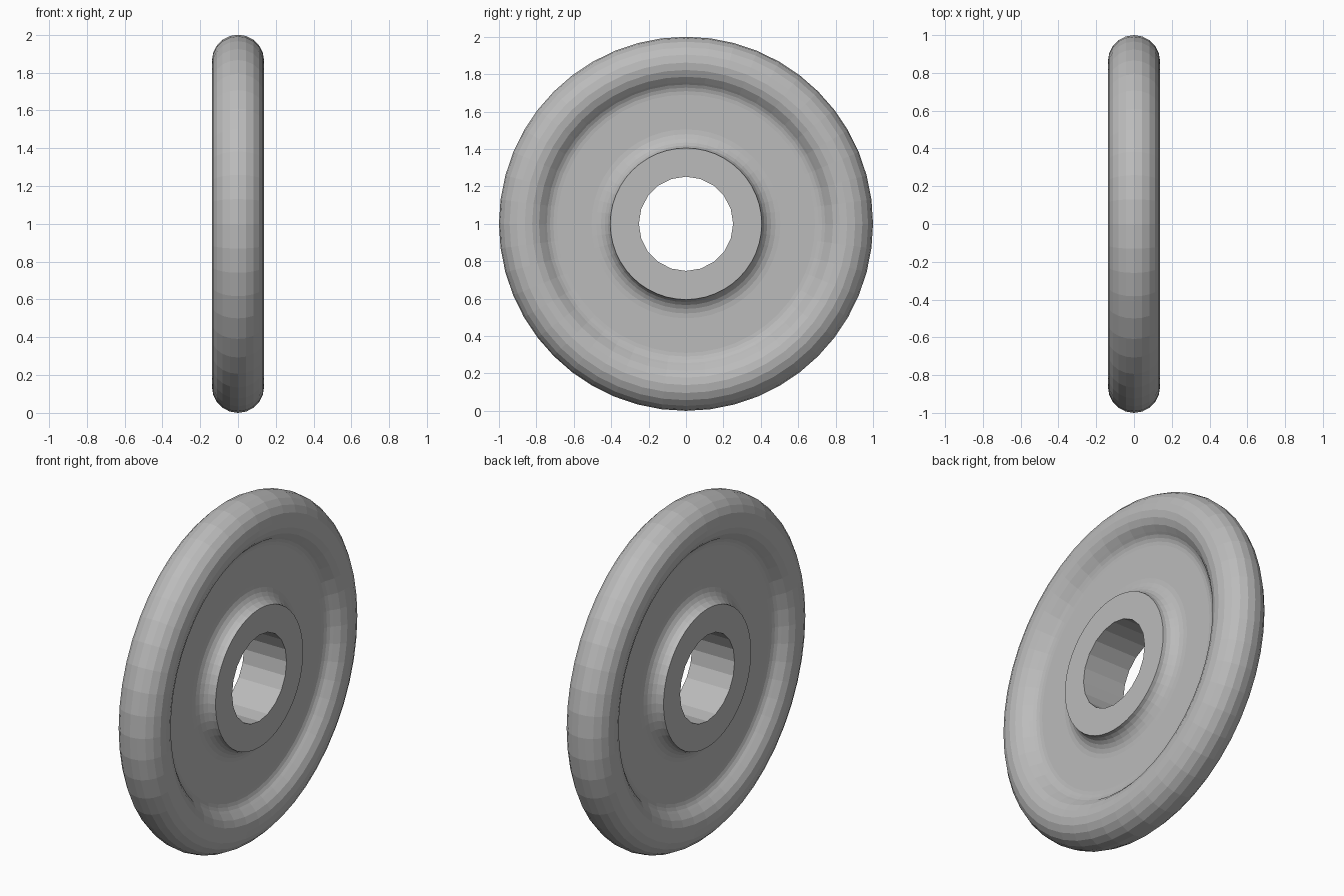
import bpy, bmesh
from math import sin, cos, pi, radians
from mathutils import Vector, Matrix

if "Cube" in bpy.data.objects:
    bpy.data.objects.remove(bpy.data.objects["Cube"])

HALF = 0.138              # half thickness at hub and rim
RIM_R = 1 - HALF          # centre radius of the rounded rim
WEB = 0.057               # half thickness of the thin web
HUB_R, BORE_R = 0.405, 0.252
SEGMENTS = 48

grey = bpy.data.materials.new("Grey Metal")
grey.use_nodes = True
grey.diffuse_color = (0.5, 0.5, 0.5, 1)
grey.node_tree.nodes["Principled BSDF"].inputs["Base Color"].default_value = (0.5, 0.5, 0.5, 1)


def arc(cr, cx, rad_r, rad_x, start, end, steps):
    """Profile points (radius, x) along an elliptical arc, in degrees."""
    angles = [radians(start + (end - start) * i / steps) for i in range(steps + 1)]
    return [(cr + rad_r * cos(a), cx + rad_x * sin(a)) for a in angles]


# Half profile: hub face, hub fillet, web, rim fillet, rounded rim
side = [(0.15, HALF)]
side += arc(HUB_R + 0.1, HALF, 0.1, HALF - WEB, 180, 270, 6)
side += arc(0.69, WEB + 0.09, 0.09, 0.09, 270, 320, 4)
side += arc(RIM_R, 0, HALF, HALF, 140, 90, 3)
side += arc(RIM_R, 0, HALF, HALF, 90, 0, 5)[1:]
profile = side + [(r, -x) for r, x in reversed(side[:-1])]

# Wheel body turned around the x axis
bm = bmesh.new()
verts = [bm.verts.new((x, 0, r)) for r, x in profile]
edges = [bm.edges.new((a, b)) for a, b in zip(verts, verts[1:] + verts[:1])]
bmesh.ops.spin(bm, geom=verts + edges, cent=(0, 0, 0), axis=(1, 0, 0),
               angle=2 * pi, steps=SEGMENTS, use_duplicate=False)
bmesh.ops.remove_doubles(bm, verts=bm.verts, dist=0.0005)
bmesh.ops.recalc_face_normals(bm, faces=bm.faces)
bmesh.ops.translate(bm, verts=bm.verts, vec=Vector((0, 0, 1)))
mesh = bpy.data.meshes.new("wheel")
bm.to_mesh(mesh)
bm.free()
mesh.materials.append(grey)
wheel = bpy.data.objects.new("wheel", mesh)
bpy.context.collection.objects.link(wheel)

# Axle bore cut with a coarser cylinder
bpy.ops.mesh.primitive_cylinder_add(vertices=20, radius=BORE_R, depth=1,
                                    location=(0, 0, 1), rotation=(0, pi / 2, 0))
cutter = bpy.context.object
cutter.name = "bore_cutter"
cutter.hide_render = True
cutter.data.materials.append(grey)
cut = wheel.modifiers.new("Bore", "BOOLEAN")
cut.operation = "DIFFERENCE"
cut.object = cutter
bpy.context.view_layer.objects.active = wheel
bpy.ops.object.modifier_apply(modifier=cut.name)
bpy.data.objects.remove(cutter)
